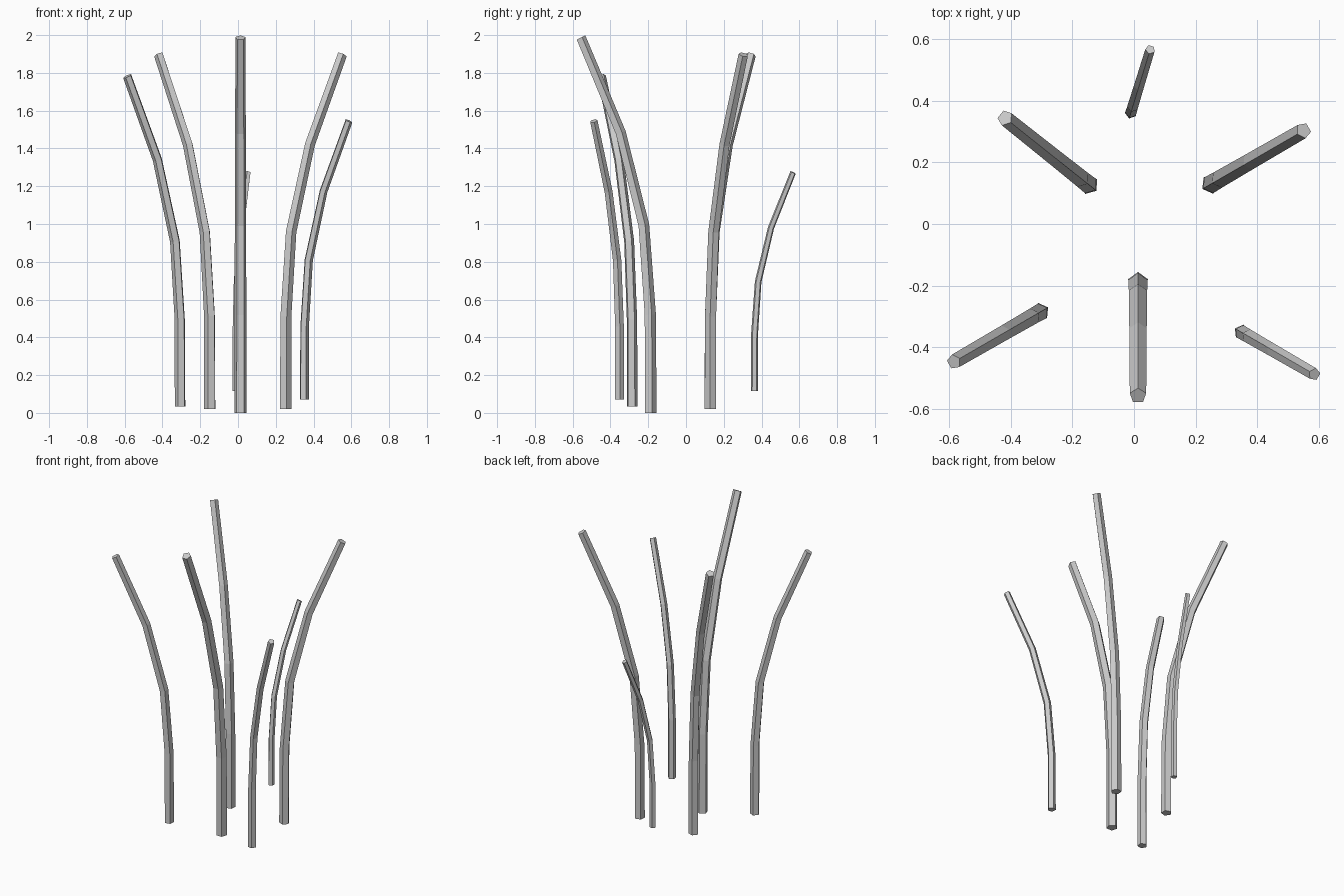
import bpy, bmesh
from math import sin, cos, radians, pi

if "Cube" in bpy.data.objects:
    bpy.data.objects.remove(bpy.data.objects["Cube"])

# Master stalk: (outward lean, height, ring radius, ring tilt in degrees)
RINGS = [
    (0.000, 0.000, 0.0340, 0),
    (0.002, 0.520, 0.0328, 3),
    (0.036, 0.993, 0.0315, 10),
    (0.158, 1.483, 0.0298, 19),
    (0.368, 1.986, 0.0280, 27),
]
SIDES = 5


def stalk(name, x, y, z, heading, scale):
    """Bent, tapering five-sided stalk leaning towards the heading."""
    h = radians(heading)
    bm = bmesh.new()
    rings = []
    for lean, height, r, tilt in RINGS:
        t = radians(tilt)
        ring = []
        for i in range(SIDES):
            a = pi + 2 * pi * i / SIDES      # one corner points inwards
            u = lean + r * cos(a) * cos(t)
            v = r * sin(a)
            w = height - r * cos(a) * sin(t)
            ring.append(bm.verts.new((scale * (u * cos(h) - v * sin(h)),
                                      scale * (u * sin(h) + v * cos(h)),
                                      scale * w)))
        rings.append(ring)
    # sides
    for lo, hi in zip(rings, rings[1:]):
        for i in range(SIDES):
            j = (i + 1) % SIDES
            bm.faces.new((lo[i], lo[j], hi[j], hi[i]))
    # end caps
    bm.faces.new(rings[0][::-1])
    bm.faces.new(rings[-1])
    bmesh.ops.recalc_face_normals(bm, faces=bm.faces)
    mesh = bpy.data.meshes.new(name)
    bm.to_mesh(mesh)
    bm.free()
    ob = bpy.data.objects.new(name, mesh)
    ob.location = (x, y, z)
    bpy.context.collection.objects.link(ob)


# Six stalks in a loose clump, each a turned and scaled copy
stalk("stalk_front", 0.013, -0.19, 0.0, -90, 1.0)
stalk("stalk_right_back", 0.25, 0.13, 0.02, 30, 0.945)
stalk("stalk_left_back", -0.147, 0.128, 0.02, 141.5, 0.945)
stalk("stalk_left_front", -0.305, -0.286, 0.035, 210, 0.88)
stalk("stalk_right_front", 0.35, -0.352, 0.072, -30, 0.742)
stalk("stalk_back", -0.01, 0.362, 0.115, 73, 0.583)
